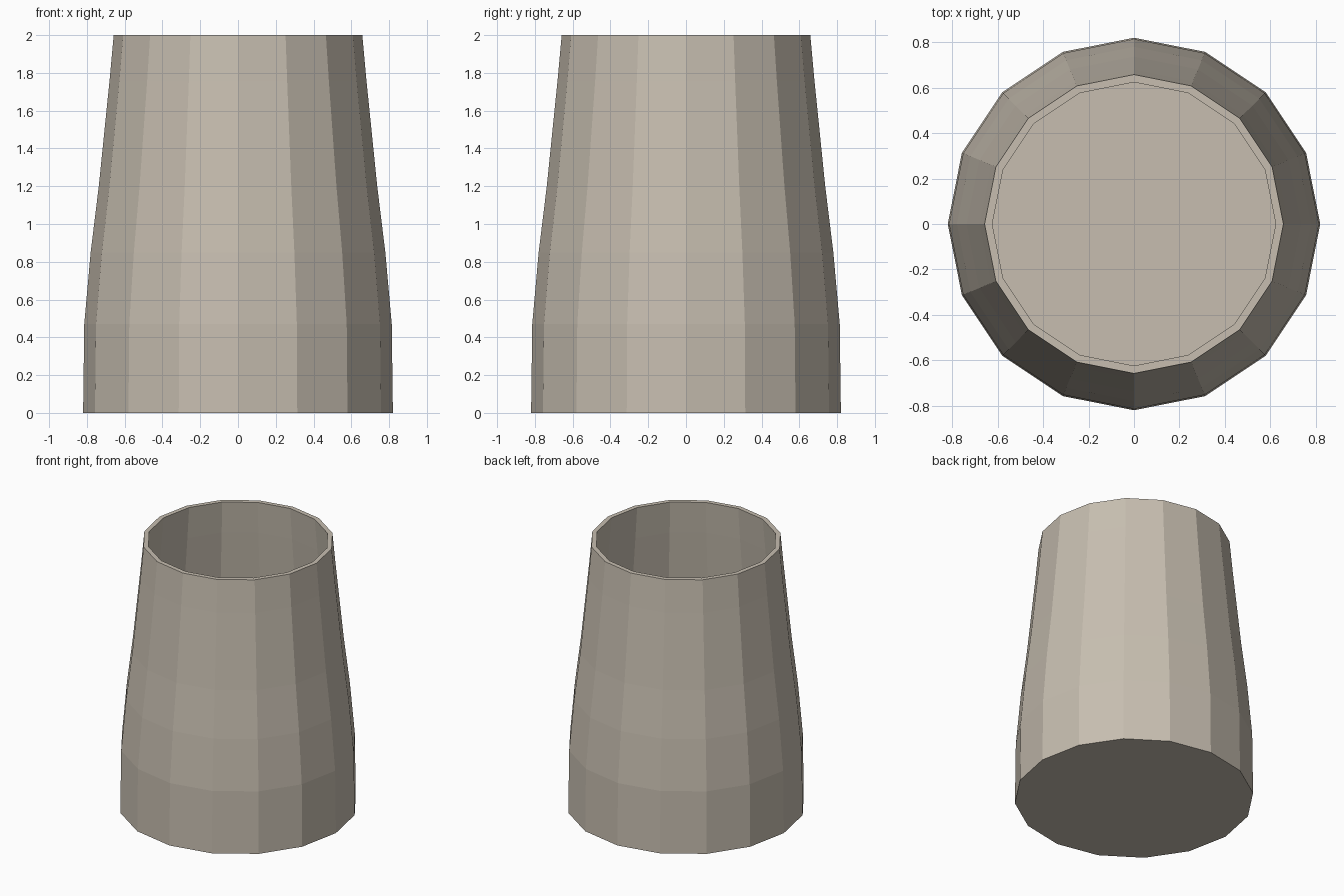
import bpy, bmesh, math

if "Cube" in bpy.data.objects:
    bpy.data.objects.remove(bpy.data.objects["Cube"])

SIDES = 16

# single clay colour
clay = bpy.data.materials.new("warm_clay")
clay.diffuse_color = (0.57, 0.515, 0.435, 1)
clay.use_nodes = True
clay.node_tree.nodes["Principled BSDF"].inputs["Base Color"].default_value = clay.diffuse_color

# profile (radius, height): outside going up, over the rim, inside going down
outer = [(0.82, 0), (0.814, 0.47), (0.78, 0.85), (0.737, 1.2), (0.68, 1.76), (0.658, 2.0)]
wall = 0.034
inner = [(r - wall, max(z, wall)) for r, z in reversed(outer)]

# lathe the profile into a faceted vessel
bm = bmesh.new()
rings = []
for r, z in outer + inner:
    rings.append([bm.verts.new((r * math.cos(2 * math.pi * i / SIDES),
                                r * math.sin(2 * math.pi * i / SIDES), z))
                  for i in range(SIDES)])
for a, b in zip(rings, rings[1:]):
    for i in range(SIDES):
        j = (i + 1) % SIDES
        bm.faces.new((a[i], a[j], b[j], b[i]))

# closed base and inside floor
bm.faces.new(list(reversed(rings[0])))
bm.faces.new(rings[-1])
bmesh.ops.recalc_face_normals(bm, faces=bm.faces)

mesh = bpy.data.meshes.new("vessel")
bm.to_mesh(mesh)
bm.free()
mesh.materials.append(clay)
vessel = bpy.data.objects.new("vessel", mesh)
bpy.context.collection.objects.link(vessel)
